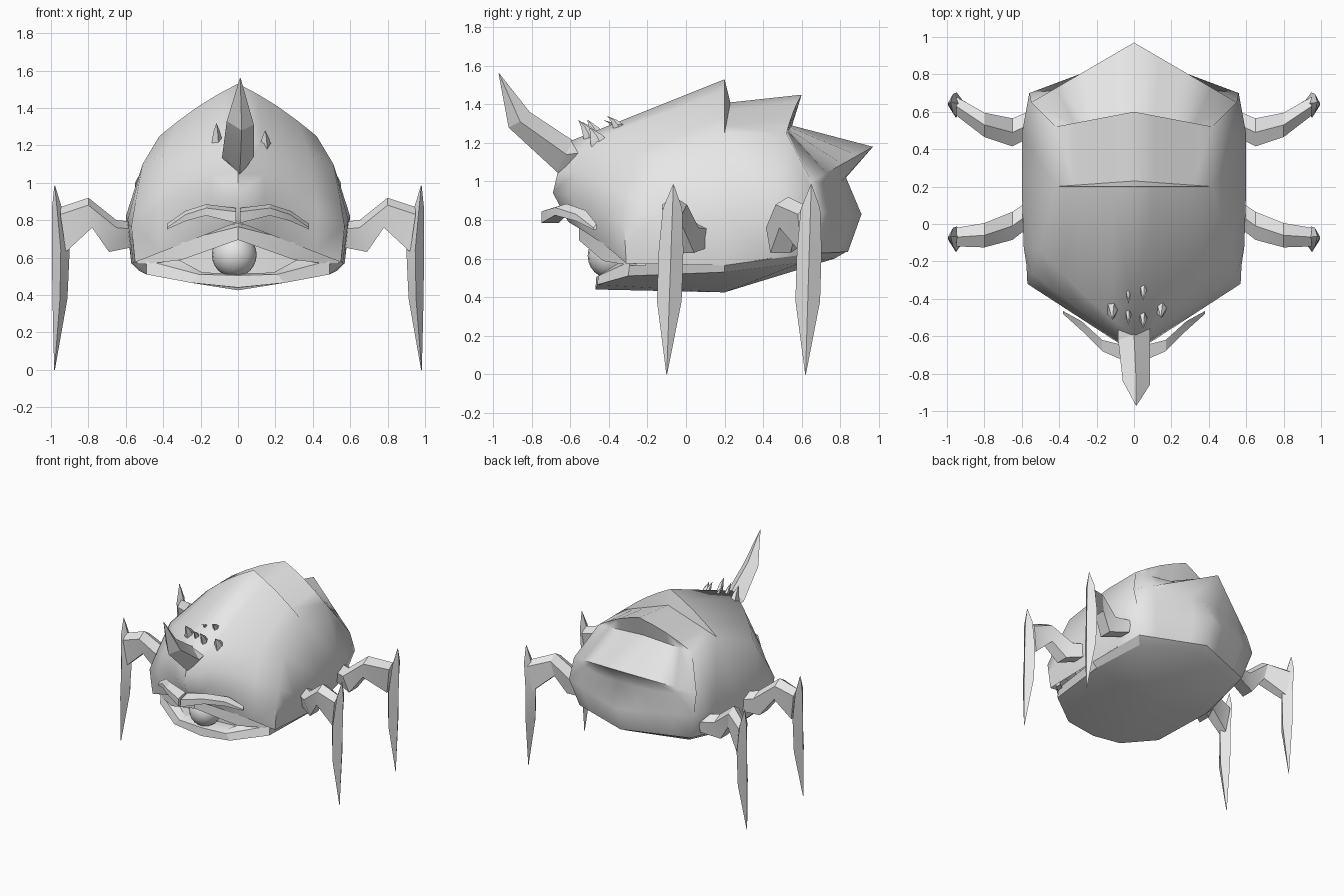
import bpy, bmesh, math
from mathutils import Vector

if "Cube" in bpy.data.objects:
    bpy.data.objects.remove(bpy.data.objects["Cube"])

grey = bpy.data.materials.new("plain_grey")
grey.diffuse_color = (0.8, 0.8, 0.8, 1)
grey.use_nodes = True
grey.node_tree.nodes["Principled BSDF"].inputs["Base Color"].default_value = grey.diffuse_color


def finish(name, bm, mirror=False, angle=32):
    bmesh.ops.remove_doubles(bm, verts=bm.verts, dist=0.002)
    if mirror:
        geom = bm.verts[:] + bm.edges[:] + bm.faces[:]
        bmesh.ops.mirror(bm, geom=geom, axis='X', merge_dist=0.002)
    bmesh.ops.recalc_face_normals(bm, faces=bm.faces)
    me = bpy.data.meshes.new(name)
    bm.to_mesh(me)
    bm.free()
    ob = bpy.data.objects.new(name, me)
    bpy.context.collection.objects.link(ob)
    me.materials.append(grey)
    bpy.ops.object.select_all(action='DESELECT')
    ob.select_set(True)
    bpy.context.view_layer.objects.active = ob
    bpy.ops.object.shade_smooth_by_angle(angle=math.radians(angle))
    return ob


def add_loft(bm, rings, closed=True, caps=True):
    """Skin consecutive rings of equal length."""
    vs = [[bm.verts.new(p) for p in r] for r in rings]
    n = len(rings[0])
    for a, b in zip(vs, vs[1:]):
        for i in range(n if closed else n - 1):
            j = (i + 1) % n
            bm.faces.new((a[i], a[j], b[j], b[i]))
    if closed and caps:
        bm.faces.new(vs[0])
        bm.faces.new(vs[-1])


def loft(name, rings, mirror=False, angle=32):
    bm = bmesh.new()
    add_loft(bm, rings)
    return finish(name, bm, mirror, angle)


# Shell flanks: shoulder, side and bottom points from front to back
flank = [
    [(.57, -.32, .77), (.56, -.315, .67), (.55, -.31, .575)],
    [(.51, -.14, 1.10), (.59, -.12, .80), (.56, -.10, .57)],
    [(.42, .20, 1.25), (.60, .20, .82), (.57, .20, .565)],
    [(.42, .52, 1.25), (.60, .48, .82), (.53, .45, .60)],
    [(.55, .65, 1.00), (.56, .70, .84), (.50, .65, .625)],
]
# Shell crown: centre (y, z), shoulder point, bulge (y, z); stepped like overlapping plates
crown = [
    (-.61, .79, flank[0][2], (.02, .0)),
    (-.69, .94, flank[0][0], (.0, .04)),
    (-.665, 1.05, (.55, -.26, .89), (-.01, .05)),
    (-.60, 1.21, flank[1][0], (-.02, .04)),
    (.20, 1.53, flank[2][0], (0, .02)),
    (.23, 1.41, flank[2][0], (0, 0)),
    (.60, 1.45, flank[3][0], (0, .02)),
    (.55, 1.29, flank[3][0], (0, 0)),
    (.97, 1.18, flank[4][0], (0, 0)),
    (.83, 1.02, flank[4][0], (.03, -.02)),
    (.91, .83, flank[4][1], (.0, 0)),
    (.84, .635, flank[4][2], (.0, 0)),
]
rows = []
for y, z, shoulder, (by, bz) in crown:
    row = []
    for k in range(5):
        t = k / 4
        p = Vector((0, y, z)).lerp(Vector(shoulder), t)
        s = math.sin(math.pi * t)
        row.append(p + Vector((0, by * s, bz * s)))
    rows.append(row)
bm = bmesh.new()
add_loft(bm, rows, closed=False)
# The extra head row adds a point to the front edge of the flank
front = [flank[0], [crown[2][2], (.575, -.22, .76), (.555, -.2, .573)]] + flank[1:]
add_loft(bm, front, closed=False)
finish("shell", bm, mirror=True, angle=62)

# Belly bowl, rim band and lower lip
low = [(0, -.47, .44), (.25, -.46, .465), (.49, -.30, .51),
       (.53, .20, .53), (.45, .60, .58), (0, .77, .60)]
rim = [(0, -.465, .505), (.21, -.455, .51), (.49, -.29, .585),
       (.57, .20, .57), (.50, .65, .63), (0, .84, .64)]
bm = bmesh.new()
add_loft(bm, [low, rim], closed=False)
fan = [bm.verts.new(p) for p in low]
mid = bm.verts.new((0, .20, .425))
for a, b in zip(fan, fan[1:]):
    bm.faces.new((a, b, mid))
# Lip top and the wall behind the eye
add_loft(bm, [rim[:3],
              [(0, -.41, .515), (.19, -.40, .52), (.31, -.34, .585)],
              [(0, -.33, .515), (.19, -.32, .52), (.31, -.29, .585)],
              [(0, -.33, .76), (.19, -.32, .70), (.40, -.28, .64)]], closed=False)
finish("belly", bm, mirror=True, angle=25)

# Eye
bm = bmesh.new()
bmesh.ops.create_uvsphere(bm, u_segments=20, v_segments=12, radius=.12)
bmesh.ops.translate(bm, verts=bm.verts, vec=(-.02, -.39, .615))
finish("eye", bm, angle=60)


def bar(x, y, z0, z1, depth):
    return [(x, y, z0), (x, y, z1), (x, y + depth, z1 + .02), (x, y + depth, z0)]


# Sloping eyelids
loft("eyelid", [bar(0, -.555, .695, .765, .15),
                bar(.30, -.43, .588, .69, .10),
                bar(.49, -.29, .565, .64, .05),
                bar(.54, -.26, .565, .62, .05)], mirror=True)

# Eyebrows
loft("eyebrow", [bar(.01, -.75, .785, .845, .09),
                 bar(.17, -.68, .825, .865, .06),
                 bar(.28, -.57, .795, .83, .05),
                 bar(.38, -.48, .75, .76, .015)], mirror=True)

# Horn
loft("horn", [
    [(0, -.62, 1.02), (.085, -.53, 1.15), (0, -.50, 1.20), (-.085, -.55, 1.13)],
    [(.01, -.67, 1.05), (.085, -.62, 1.14), (0, -.59, 1.215), (-.085, -.62, 1.14)],
    [(.02, -.92, 1.28), (.085, -.86, 1.31), (.01, -.81, 1.36), (-.06, -.84, 1.33)],
    [(.012, -.972, 1.56), (.014, -.97, 1.56), (.012, -.968, 1.56), (.01, -.97, 1.56)],
], angle=20)

# Small spikes on the forehead: x, y, base z, height, radius
for i, (x, y, z, h, r) in enumerate([
        (-.115, -.45, 1.19, .13, .042), (.145, -.44, 1.17, .11, .045),
        (-.03, -.48, 1.23, .08, .022), (.05, -.50, 1.22, .10, .028),
        (.05, -.35, 1.28, .06, .025), (-.03, -.37, 1.28, .04, .016)]):
    rings = []
    for f, w in ((-.2, .8), (.25, 1), (.65, .6), (1, .03)):
        c = Vector((x, y - .06 * f * f, z + h * f))
        rings.append([c + Vector((r * .75 * w * math.cos(a), r * 1.2 * w * math.sin(a), 0))
                      for a in (k * math.pi * 2 / 5 for k in range(5))])
    loft("forehead_spike_%d" % (i + 1), rings)


# Legs: a bent thigh and a long pointed blade
def leg(name, ys, foot_y, top_y):
    thigh = []
    for (xl, zl, xu, zu), y, w in zip(
            [(.54, .66, .54, .79), (.69, .63, .65, .80), (.78, .76, .80, .92), (.92, .63, .95, .87)],
            ys, (.07, .075, .065, .05)):
        thigh.append([(xl, y - w * .7, zl), (xl, y + w * .7, zl),
                      (xu, y + w, zu - .04), (xu, y, zu), (xu, y - w, zu - .04)])
    loft(name + "_thigh", thigh, mirror=True, angle=28)
    blade = []
    for z, xi, xo, w in ((.985, .978, .982, .002), (.86, .94, .995, .05), (.64, .90, .995, .064),
                         (.38, .912, .992, .064), (0, .979, .983, .002)):
        y = foot_y + (top_y - foot_y) * z
        xm = (xi + xo) / 2
        blade.append([(xi, y, z), (xm, y - w, z), (xo, y, z), (xm, y + w, z)])
    loft(name + "_blade", blade, mirror=True, angle=28)


leg("front_leg", (.07, -.01, -.06, -.07), -.10, -.065)
leg("rear_leg", (.54, .49, .53, .63), .62, .65)
